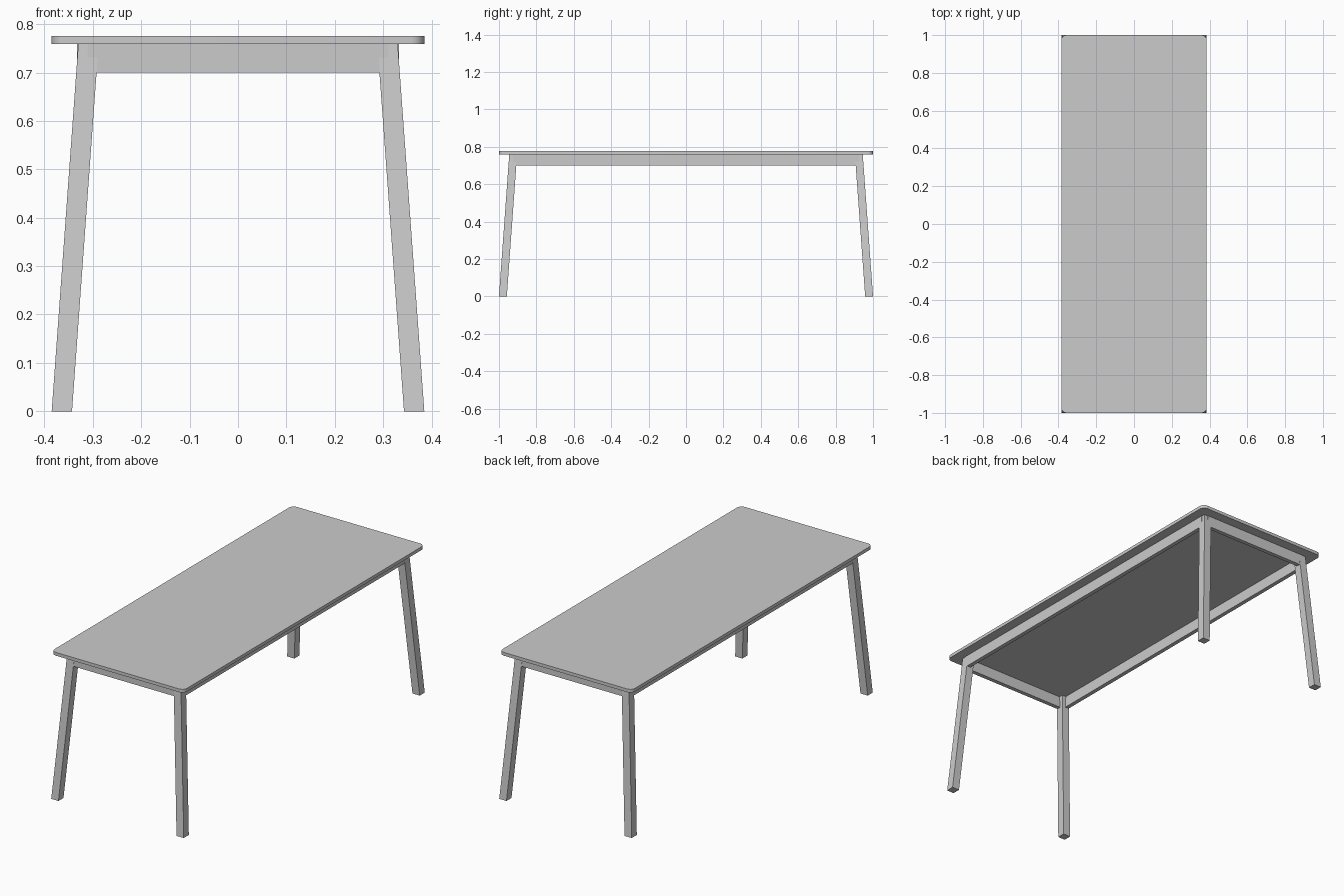
import bpy, bmesh
from mathutils import Vector

cube = bpy.data.objects.get("Cube")
if cube:
    bpy.data.objects.remove(cube, do_unlink=True)

HALF_X, HALF_Y = 0.385, 1.0
UNDERSIDE, TOP = 0.759, 0.776
LEG = 0.042
SPLAY = 0.055
APRON_X, APRON_Y, APRON_LOW, APRON_THICK = 0.333, 0.947, 0.70, 0.022

grey = bpy.data.materials.new("plain grey")
grey.use_nodes = True
grey.diffuse_color = (0.6, 0.6, 0.6, 1)
grey.node_tree.nodes["Principled BSDF"].inputs["Base Color"].default_value = (0.6, 0.6, 0.6, 1)


def add_object(name, bm):
    bmesh.ops.recalc_face_normals(bm, faces=bm.faces)
    mesh = bpy.data.meshes.new(name)
    bm.to_mesh(mesh)
    bm.free()
    mesh.materials.append(grey)
    obj = bpy.data.objects.new(name, mesh)
    bpy.context.collection.objects.link(obj)
    return obj


def box(low, high):
    bm = bmesh.new()
    bmesh.ops.create_cube(bm, size=1)
    low, high = Vector(low), Vector(high)
    for v in bm.verts:
        v.co = (low + high) / 2 + v.co * (high - low)
    return bm


# Tabletop with rounded vertical corners
bm = box((-HALF_X, -HALF_Y, UNDERSIDE), (HALF_X, HALF_Y, TOP))
corners = [e for e in bm.edges if abs(e.verts[0].co.z - e.verts[1].co.z) > 0.001]
bmesh.ops.bevel(bm, geom=corners, offset=0.028, segments=8, profile=0.5, affect='EDGES')
tabletop = add_object("tabletop", bm)
bpy.context.view_layer.objects.active = tabletop
tabletop.select_set(True)
bpy.ops.object.shade_smooth_by_angle()

# Splayed legs, leaning in towards the top
for side, sx in (("left", 1), ("right", -1)):
    for end, sy in (("front", -1), ("back", 1)):
        bm = box((HALF_X - LEG, HALF_Y - LEG, 0), (HALF_X, HALF_Y, UNDERSIDE))
        for v in bm.verts:
            lean = SPLAY * v.co.z / UNDERSIDE
            v.co = (sx * (v.co.x - lean), sy * (v.co.y - lean), v.co.z)
        add_object(f"{end}_{side}_leg", bm)

# Upright aprons forming a frame under the top
for name, s in (("left", 1), ("right", -1)):
    xs = sorted((s * APRON_X, s * (APRON_X - APRON_THICK)))
    add_object(f"{name}_apron", box((xs[0], -APRON_Y + APRON_THICK, APRON_LOW),
                                    (xs[1], APRON_Y - APRON_THICK, UNDERSIDE)))
for name, s in (("back", 1), ("front", -1)):
    ys = sorted((s * APRON_Y, s * (APRON_Y - APRON_THICK)))
    add_object(f"{name}_apron", box((-APRON_X + APRON_THICK, ys[0], APRON_LOW),
                                    (APRON_X - APRON_THICK, ys[1], UNDERSIDE)))
